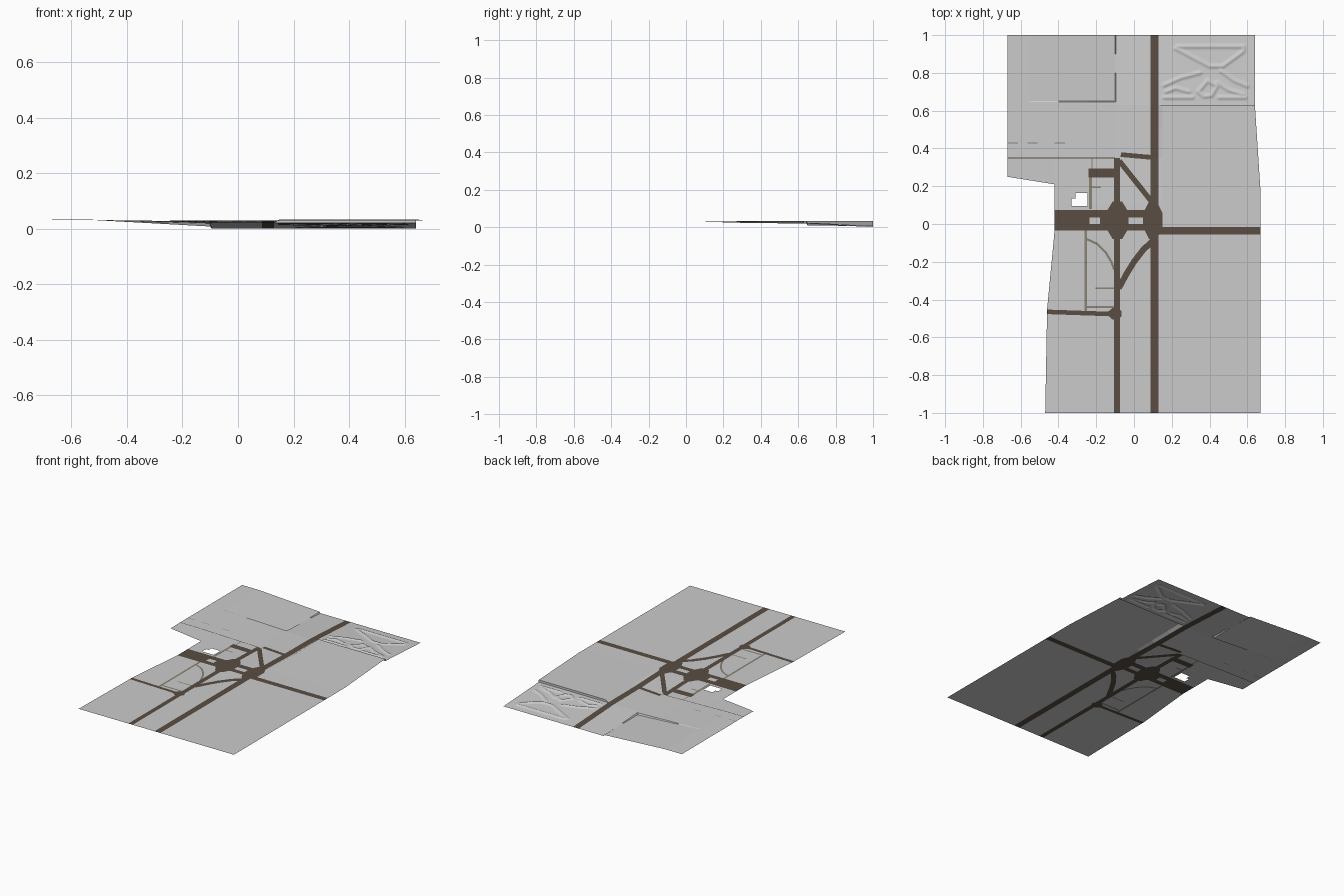
import bpy, bmesh, math
from mathutils import Vector

if "Cube" in bpy.data.objects:
    bpy.data.objects.remove(bpy.data.objects["Cube"])


def material(name, rgb):
    m = bpy.data.materials.new(name)
    m.diffuse_color = (*rgb, 1)
    m.use_nodes = True
    m.node_tree.nodes["Principled BSDF"].inputs["Base Color"].default_value = m.diffuse_color
    return m


GROUND = material("pale grey ground", (0.6, 0.6, 0.6))
ROAD = material("brown asphalt", (0.10, 0.075, 0.056))
PATH = material("grey olive path", (0.25, 0.23, 0.18))


# --- plan shapes: every one is a convex counter-clockwise polygon
def rect(x0, x1, y0, y1):
    return [(x0, y0), (x1, y0), (x1, y1), (x0, y1)]


def octagon(x, y, rx, ry):
    a = [math.radians(22.5 + 45 * i) for i in range(8)]
    return [(x + rx * 1.08 * math.cos(t), y + ry * 1.08 * math.sin(t)) for t in a]


def strip(points, w):
    out = []
    for p, q in zip(points, points[1:]):
        p, q = Vector(p), Vector(q)
        d = (q - p).normalized()
        n = Vector((-d.y, d.x)) * w / 2
        p, q = p - d * w * 0.2, q + d * w * 0.2
        out.append([tuple(v) for v in (p - n, q - n, q + n, p + n)])
    return out


def inside(p, poly):
    return all((b[0] - a[0]) * (p[1] - a[1]) - (b[1] - a[1]) * (p[0] - a[0]) > -1e-7
               for a, b in zip(poly, poly[1:] + poly[:1]))


def ramp(v, a, b):
    return min(1, max(0, (v - a) / (b - a)))


# --- heights
def road_z(y):
    return 0.029 - 0.007 * ramp(y, 0.1, 0.35) - 0.002 * ramp(y, 0.35, 0.63) - 0.02 * ramp(y, 0.63, 1)


def height(x, y):
    r = road_z(y)
    if x > 0.13:                       # raised eastern field behind a short bank
        return r + (0.029 + 0.005 * ramp(y, 0.1, 0.63) - r) * ramp(x, 0.13, 0.15)
    t = ramp(-x, 0.1, 0.55)            # north-west hillside
    edge = ramp(y, 0.645, 0.65) * ramp(-x, 0.095, 0.1)
    low = r + (0.008 - r) * edge       # terraced plot
    return low + (0.029 + 0.004 * ramp(y, 0.1, 0.35) - low) * t


# --- land outline as convex pieces
land = [
    [(-.67, .25), (-.42, .21), (.13, .21), (.13, 1), (-.67, 1)],
    rect(-.42, .13, -.03, .21),
    [(-.46, -.45), (.13, -.45), (.13, -.03), (-.42, -.03)],
    [(-.47, -1), (.13, -1), (.13, -.45), (-.46, -.45)],
    [(.13, -1), (.67, -1), (.67, .17), (.64, .63), (.13, .63)],
]
holes = [rect(-.33, -.245, .095, .135), rect(-.31, -.245, .135, .165)]

# --- roads
roads = [
    rect(.087, .13, -1, 1), rect(-.105, -.073, -1, .35),
    rect(-.42, .09, -.035, .075), rect(.13, .67, -.055, -.015),
    octagon(-.088, .02, .06, .1), octagon(.1, .02, .05, .1),
    rect(-.24, -.1, .247, .293), octagon(-.1, -.475, .035, .03),
]
roads += strip([(-.075, .33), (.1, .11)], .028)
roads += strip([(-.065, .367), (.09, .353)], .025)
roads += strip([(.105, -.085), (.05, -.135), (0, -.2), (-.04, -.265), (-.078, -.335)], .032)
roads += strip([(-.46, -.465), (-.11, -.477)], .024)
roads += strip([(-.67, .35), (-.1, .35)], .005)
islands = [rect(-.235, -.18, 0, .035), rect(-.028, .048, 0, .035)]

# --- footpaths
paths = [rect(-.262, -.248, -.46, -.035), rect(-.238, -.222, .08, .245),
         rect(-.222, -.175, .19, .199), rect(-.205, -.105, -.344, -.336),
         rect(-.262, -.105, -.445, -.433), rect(-.226, -.22, .293, .35)]
paths += strip([(-.25, -.08), (-.195, -.105), (-.15, -.15), (-.12, -.2), (-.105, -.24)], .012)
paths += [rect(x, x + .055, .427, .431) for x in (-.67, -.565, -.42)]


def cut(bm, p, q, area=None):
    """Cut the flat sheet along line p-q, only where faces touch the area."""
    faces = list(bm.faces)
    if area:
        xs, ys = [a[0] for a in area], [a[1] for a in area]
        faces = [f for f in faces
                 if max(v.co.x for v in f.verts) > min(xs) - 1e-4
                 and min(v.co.x for v in f.verts) < max(xs) + 1e-4
                 and max(v.co.y for v in f.verts) > min(ys) - 1e-4
                 and min(v.co.y for v in f.verts) < max(ys) + 1e-4]
    geom = list({e for f in faces for e in f.edges}) + list({v for f in faces for v in f.verts}) + faces
    bmesh.ops.bisect_plane(bm, geom=geom, dist=1e-5, plane_co=(p[0], p[1], 0),
                           plane_no=(q[1] - p[1], p[0] - q[0], 0))


def finish(bm, name, mat):
    bmesh.ops.recalc_face_normals(bm, faces=bm.faces)
    if sum(f.normal.z * f.calc_area() for f in bm.faces) < 0:
        bmesh.ops.reverse_faces(bm, faces=bm.faces)
    me = bpy.data.meshes.new(name)
    bm.to_mesh(me)
    ob = bpy.data.objects.new(name, me)
    bpy.context.collection.objects.link(ob)
    me.materials.append(mat)
    return ob


# --- one sheet, cut along all outlines and slope breaks
sheet = bmesh.new()
sheet.faces.new([sheet.verts.new((x, y, 0)) for x, y in rect(-.67, .67, -1, 1)])
for x in (-.55, -.4, -.25, -.1, -.095, .13, .15):
    cut(sheet, (x, -1), (x, 1))
for y in (-.5, .1, .2, .35, .5, .63, .645, .65, .8, .9):
    cut(sheet, (-1, y), (1, y))
for poly in land + holes + roads + islands + paths:
    for p, q in zip(poly, poly[1:] + poly[:1]):
        cut(sheet, p, q, poly)


def kind(f):
    c = f.calc_center_median()
    hit = lambda polys: any(inside(c, p) for p in polys)
    if not hit(land) or hit(holes):
        return None
    if hit(islands):
        return 0
    return 1 if hit(roads) else 2 if hit(paths) else 0


kinds = [kind(f) for f in sheet.faces]
for k, (name, mat) in enumerate([("ground", GROUND), ("roads", ROAD), ("footpaths", PATH)]):
    bm = sheet.copy()
    bmesh.ops.delete(bm, geom=[f for f, kk in zip(list(bm.faces), kinds) if kk != k], context='FACES')
    for v in bm.verts:
        v.co.z = height(v.co.x, v.co.y)
    finish(bm, name, mat)
sheet.free()

# --- landscaped field in the north-east with raised ridges
ridges = [
    [(.23, .94), (.58, .94), (.58, .915), (.47, .835), (.40, .835), (.22, .93)],
    [(.16, .735), (.25, .775), (.35, .80)],
    [(.46, .81), (.53, .76), (.60, .73)], [(.44, .75), (.50, .71), (.58, .685)],
    [(.34, .70), (.39, .76), (.44, .73), (.41, .68), (.37, .675), (.34, .70)],
    [(.16, .67), (.31, .67)], [(.45, .67), (.59, .67)],
    [(.17, .70), (.22, .72), (.29, .70)],
]


def ridge_z(x, y):
    p, best = Vector((x, y)), 1
    for line in ridges:
        for a, b in zip(line, line[1:]):
            a, b = Vector(a), Vector(b)
            t = min(1, max(0, (p - a).dot(b - a) / (b - a).length_squared))
            best = min(best, (p - a - t * (b - a)).length)
    return 0.006 * (1 - ramp(best, 0.003, 0.014))


bm = bmesh.new()
bmesh.ops.create_grid(bm, x_segments=84, y_segments=62, size=1)
for v in bm.verts:
    x, y = .385 + v.co.x * .255, .815 + v.co.y * .185
    v.co = (x, y, road_z(y) + ridge_z(x, y))
field = finish(bm, "landscaped_field", GROUND)
for p in field.data.polygons:
    p.use_smooth = True

# --- retaining wall between the field and the raised ground
bm = bmesh.new()
z0, z1 = road_z(.63), height(.3, .63)
bm.faces.new([bm.verts.new(c) for c in ((.13, .63, z0), (.64, .63, z0), (.64, .63, z1), (.15, .63, z1))])
finish(bm, "retaining_wall", GROUND)
